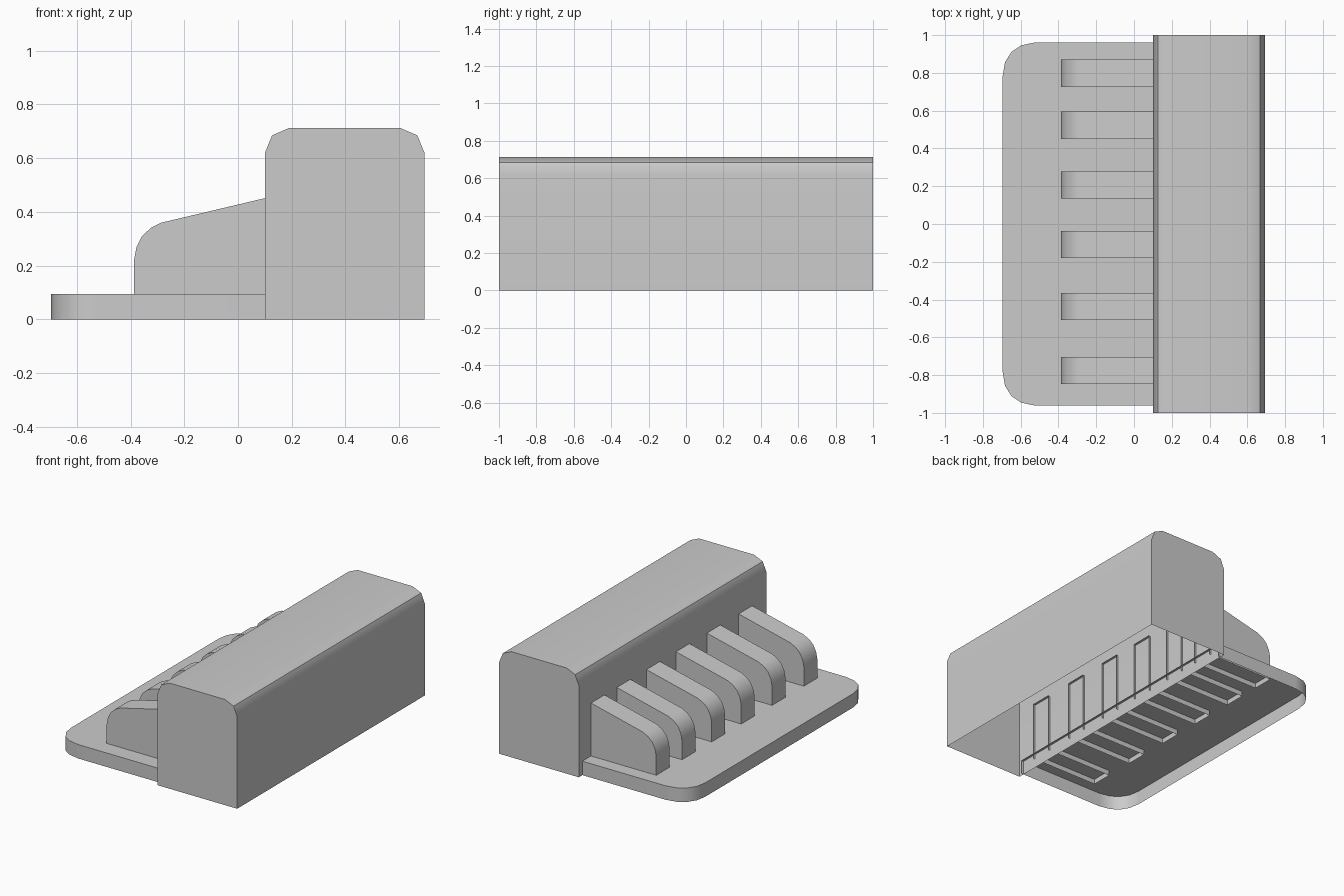
import bpy, bmesh, math
from mathutils import Vector

cube = bpy.data.objects.get("Cube")
if cube:
    bpy.data.objects.remove(cube, do_unlink=True)

grey = bpy.data.materials.new("plain_grey")
grey.use_nodes = True
colour = (0.6, 0.6, 0.6, 1)
grey.diffuse_color = colour
grey.node_tree.nodes["Principled BSDF"].inputs["Base Color"].default_value = colour


def open_shell(name, profile, place, ends, capped):
    """Sweep an open profile between two ends and cap the chosen ends."""
    bm = bmesh.new()
    rings = [[bm.verts.new(place(a, b, end)) for a, b in profile] for end in ends]
    first, second = rings
    for i in range(len(profile) - 1):
        bm.faces.new((first[i], first[i + 1], second[i + 1], second[i]))
    for k in capped:
        bm.faces.new(rings[k])
    bmesh.ops.recalc_face_normals(bm, faces=bm.faces)
    # Normals point away from the middle of the part
    middle = sum((v.co for v in bm.verts), Vector()) / len(bm.verts)
    big = max(bm.faces, key=lambda f: f.calc_area())
    if big.normal.dot(big.calc_center_median() - middle) < 0:
        bmesh.ops.reverse_faces(bm, faces=bm.faces)
    mesh = bpy.data.meshes.new(name)
    bm.to_mesh(mesh)
    bm.free()
    mesh.materials.append(grey)
    obj = bpy.data.objects.new(name, mesh)
    bpy.context.collection.objects.link(obj)
    bpy.ops.object.select_all(action="DESELECT")
    obj.select_set(True)
    bpy.context.view_layer.objects.active = obj
    bpy.ops.object.shade_smooth_by_angle(angle=math.radians(42))
    weighted = obj.modifiers.new("flat_sides", "WEIGHTED_NORMAL")
    weighted.keep_sharp = True
    return obj


def along_y(x, z, y):
    return (x, y, z)


def along_z(x, y, z):
    return (x, y, z)


# Long housing, open underneath, with rounded top edges
mid, half = 0.397, 0.297
side = [(half, 0), (half, 0.62), (half - 0.027, 0.685), (half - 0.092, 0.713)]
housing = [(mid - x, z) for x, z in side] + [(mid + x, z) for x, z in reversed(side)]
open_shell("housing", housing, along_y, (-1, 1), (0, 1))

# Base plate, a shallow tray open underneath and towards the housing
corner = [(0.115, 0.962), (-0.52, 0.962), (-0.597, 0.946), (-0.648, 0.912),
          (-0.683, 0.857), (-0.695, 0.785)]
plate = corner + [(x, -y) for x, y in reversed(corner)]
open_shell("base_plate", plate, along_z, (0, 0.094), (1,))

# Row of ribs that pass slightly through the plate and the housing wall
rib = [(-0.387, 0.06), (-0.387, 0.22), (-0.378, 0.268), (-0.357, 0.31),
       (-0.325, 0.34), (-0.285, 0.36), (0.112, 0.454), (0.112, 0.06)]
for n, y in enumerate((-0.776, -0.437, -0.108, 0.207, 0.523, 0.798)):
    open_shell(f"rib_{n + 1}", rib[:-1] + rib[-1:], along_y,
               (y - 0.072, y + 0.072), (0, 1))
    # The rib stays open at the end hidden inside the housing
    mesh = bpy.data.objects[f"rib_{n + 1}"].data
    bm = bmesh.new()
    bm.from_mesh(mesh)
    hidden = [f for f in bm.faces if all(v.co.x > 0.1 for v in f.verts)]
    bmesh.ops.delete(bm, geom=hidden, context="FACES_ONLY")
    bm.to_mesh(mesh)
    bm.free()
